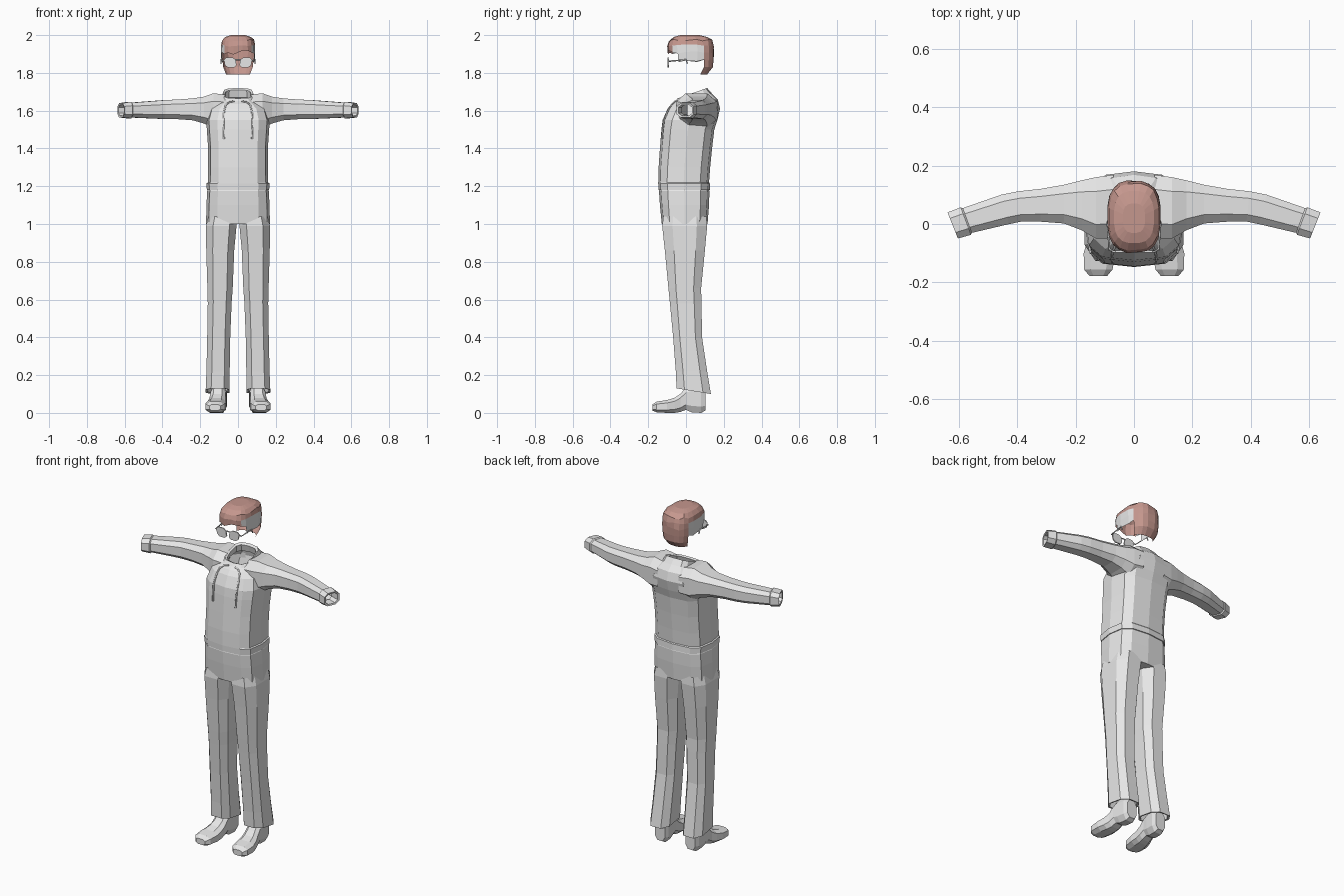
import bpy, bmesh, math, random
from mathutils import Vector
from mathutils.bvhtree import BVHTree

random.seed(4)
if "Cube" in bpy.data.objects:
    bpy.data.objects.remove(bpy.data.objects["Cube"])


def material(name, rgb):
    m = bpy.data.materials.new(name)
    m.use_nodes = True
    m.diffuse_color = (*rgb, 1)
    m.node_tree.nodes["Principled BSDF"].inputs["Base Color"].default_value = (*rgb, 1)
    return m


GREY = material("light grey", (0.8, 0.8, 0.8))
BROWN = material("reddish brown", (0.56, 0.31, 0.27))


def outline(n, power, turn=0.0):
    """Rounded-box outline with n points that fills -1..1."""
    pts = []
    for i in range(n):
        a = math.tau * (i + turn) / n
        c, s = math.cos(a), math.sin(a)
        pts.append((math.copysign(abs(c) ** power, c), math.copysign(abs(s) ** power, s)))
    mu, mv = max(p[0] for p in pts), max(p[1] for p in pts)
    return [(u / mu, v / mv) for u, v in pts]


def level_ring(shape, cx, hx, front, back, zf, zb=None):
    """Ring around the body; the height may differ from front to back."""
    zb = zf if zb is None else zb
    mid, half = (front + back) / 2, (back - front) / 2
    return [Vector((cx + u * hx, mid + v * half, zf + (zb - zf) * (v + 1) / 2)) for u, v in shape]


def loft(bm, rings, side=1, cap_start=False, cap_end=False):
    rows = [[bm.verts.new((p.x * side, p.y, p.z)) for p in r] for r in rings]
    n = len(rows[0])
    for a, b in zip(rows, rows[1:]):
        for i in range(n):
            j = (i + 1) % n
            bm.faces.new((a[i], a[j], b[j], b[i]))
    if cap_start:
        bm.faces.new(rows[0])
    if cap_end:
        bm.faces.new(rows[-1])


def finish(bm, name, *mats):
    bmesh.ops.recalc_face_normals(bm, faces=bm.faces[:])
    me = bpy.data.meshes.new(name)
    bm.to_mesh(me)
    bm.free()
    for m in mats:
        me.materials.append(m)
    ob = bpy.data.objects.new(name, me)
    bpy.context.collection.objects.link(ob)
    return ob


def cord(name, points, radius):
    cu = bpy.data.curves.new(name, 'CURVE')
    cu.dimensions = '3D'
    cu.bevel_depth, cu.bevel_resolution, cu.use_fill_caps = radius, 0, True
    sp = cu.splines.new('POLY')
    sp.points.add(len(points) - 1)
    for p, co in zip(sp.points, points):
        p.co = (*co, 1)
    cu.materials.append(GREY)
    ob = bpy.data.objects.new(name, cu)
    bpy.context.collection.objects.link(ob)


BODY = outline(12, 0.62)
LIMB = outline(8, 0.7, 0.5)
HEAD = outline(20, 0.72, 0.5)

# Hoodie: torso with hem band and raised collar, plus two open sleeves
bm = bmesh.new()
loft(bm, [level_ring(BODY, 0, *r) for r in (
    (.158, -.138, .12, 1.18), (.165, -.146, .128, 1.18), (.167, -.147, .126, 1.215),
    (.160, -.147, .122, 1.22), (.158, -.145, .128, 1.30), (.158, -.138, .138, 1.40),
    (.165, -.130, .150, 1.50), (.168, -.124, .166, 1.55), (.150, -.098, .180, 1.61),
    (.115, -.078, .168, 1.635, 1.66), (.088, -.058, .138, 1.65, 1.69),
    (.080, -.045, .112, 1.665, 1.72), (.070, -.032, .100, 1.66, 1.71),
    (.075, -.040, .110, 1.635, 1.67))])
for side in (1, -1):
    rings = []
    for x, y, z, hw, hz, turn in (
            (.07, .060, 1.600, .108, .085, 0), (.13, .055, 1.600, .105, .092, 0),
            (.18, .064, 1.603, .085, .071, 0), (.24, .068, 1.607, .066, .058, 0),
            (.32, .064, 1.607, .056, .052, 0), (.39, .060, 1.606, .052, .050, .1),
            (.44, .050, 1.605, .052, .047, .25), (.57, .012, 1.603, .045, .039, .35),
            (.575, .01, 1.603, .050, .044, .36), (.62, -.005, 1.602, .048, .038, .38),
            (.618, -.004, 1.602, .038, .029, .38), (.57, .012, 1.603, .036, .028, .36)):
        across = Vector((math.sin(turn), math.cos(turn), 0))
        rings.append([Vector((x, y, z)) + across * u * hw + Vector((0, 0, v * hz)) for u, v in LIMB])
    loft(bm, rings, side)
hoodie = finish(bm, "hoodie", GREY)

# Drawstrings resting on the chest
tree = BVHTree.FromPolygons([v.co for v in hoodie.data.vertices],
                            [p.vertices[:] for p in hoodie.data.polygons])
for side, label in ((1, "left"), (-1, "right")):
    pts = []
    for x, z in ((.02, 1.65), (.045, 1.645), (.065, 1.63), (.074, 1.59), (.076, 1.54), (.075, 1.50), (.074, 1.45)):
        hit = tree.ray_cast(Vector((x * side, -1, z)), Vector((0, 1, 0)))[0]
        pts.append((x * side, (hit.y if hit else -.06) - .003, z))
    cord(label + "_drawstring", pts, .005)

# Trousers: seat block and two flared legs
bm = bmesh.new()
loft(bm, [level_ring(BODY, 0, *r) for r in (
    (.150, -.135, .115, 1.20), (.163, -.143, .124, 1.175), (.167, -.138, .122, 1.10),
    (.169, -.128, .114, 1.00))], cap_start=True, cap_end=True)
for side in (1, -1):
    loft(bm, [level_ring(LIMB, (a + b) / 2, (b - a) / 2, f, k, z, zb) for a, b, f, k, z, zb in (
        (.006, .158, -.120, .108, 1.04, 1.04), (.008, .169, -.126, .112, .99, .99),
        (.020, .168, -.112, .100, .86, .86), (.028, .162, -.093, .080, .66, .66),
        (.034, .160, -.085, .082, .58, .58), (.041, .163, -.068, .085, .40, .40),
        (.044, .167, -.054, .112, .22, .22), (.045, .171, -.050, .132, .13, .10),
        (.055, .161, -.040, .120, .13, .105), (.055, .155, -.040, .100, .22, .22))], side)
finish(bm, "trousers", GREY)

# Shoes, lofted from toe to heel
for side, label in ((1, "left"), (-1, "right")):
    bm = bmesh.new()
    rings = []
    for y, cx, hw, low, high in (
            (-.178, .122, .030, .012, .045), (-.155, .122, .049, .003, .060),
            (-.100, .118, .054, 0, .068), (-.060, .113, .048, 0, .080),
            (-.030, .108, .043, .005, .100), (.000, .106, .040, .016, .135),
            (.030, .103, .041, .003, .150), (.080, .100, .041, 0, .145), (.102, .100, .032, .012, .120)):
        mid, half = (low + high) / 2, (high - low) / 2
        rings.append([Vector((cx + u * hw, y, mid + v * half)) for u, v in LIMB])
    loft(bm, rings, side, True, True)
    finish(bm, label + "_shoe", GREY)

# Hair: a cap cut open over the face, with short grey sides
bm = bmesh.new()
loft(bm, [level_ring(HEAD, 0, *r) for r in (
    (.068, -.06, .112, 1.792), (.084, -.08, .142, 1.83), (.089, -.09, .146, 1.87),
    (.091, -.096, .147, 1.91), (.090, -.097, .146, 1.945), (.085, -.088, .138, 1.972),
    (.068, -.065, .112, 1.99), (.038, -.03, .07, 2.0))], cap_end=True)
gone = []
for f in bm.faces:
    c = f.calc_center_median()
    if c.y < .082:
        if c.z < 1.87 or (c.z < 1.91 and c.y < -.05):
            gone.append(f)
        elif c.z < 1.945 and c.y > -.065 and abs(c.x) > .06:
            f.material_index = 1
bmesh.ops.delete(bm, geom=gone, context='FACES')
for v in bm.verts:
    if v.is_boundary and v.co.y < .06:
        v.co.z += random.uniform(-.015, .010)
    elif 1.9 < v.co.z < 1.98:
        v.co += Vector((0, random.uniform(-.003, .003), random.uniform(-.006, .006)))
finish(bm, "hair", BROWN, GREY)

# Sunglasses: two lens plates, bridge and temples
for side, label in ((1, "left"), (-1, "right")):
    bm = bmesh.new()
    loft(bm, [[Vector((.041 + u * .031 + (.005 * v), y, 1.855 + v * .027)) for u, v in LIMB]
              for y in (-.097, -.090)], side, True, True)
    finish(bm, label + "_lens", GREY)
    cord(label + "_temple", [(.066 * side, -.094, 1.868), (.084 * side, -.088, 1.862),
                             (.090 * side, .0, 1.870), (.090 * side, .008, 1.848)], .004)
cord("glasses_bridge", [(-.018, -.094, 1.870), (.018, -.094, 1.870)], .004)
